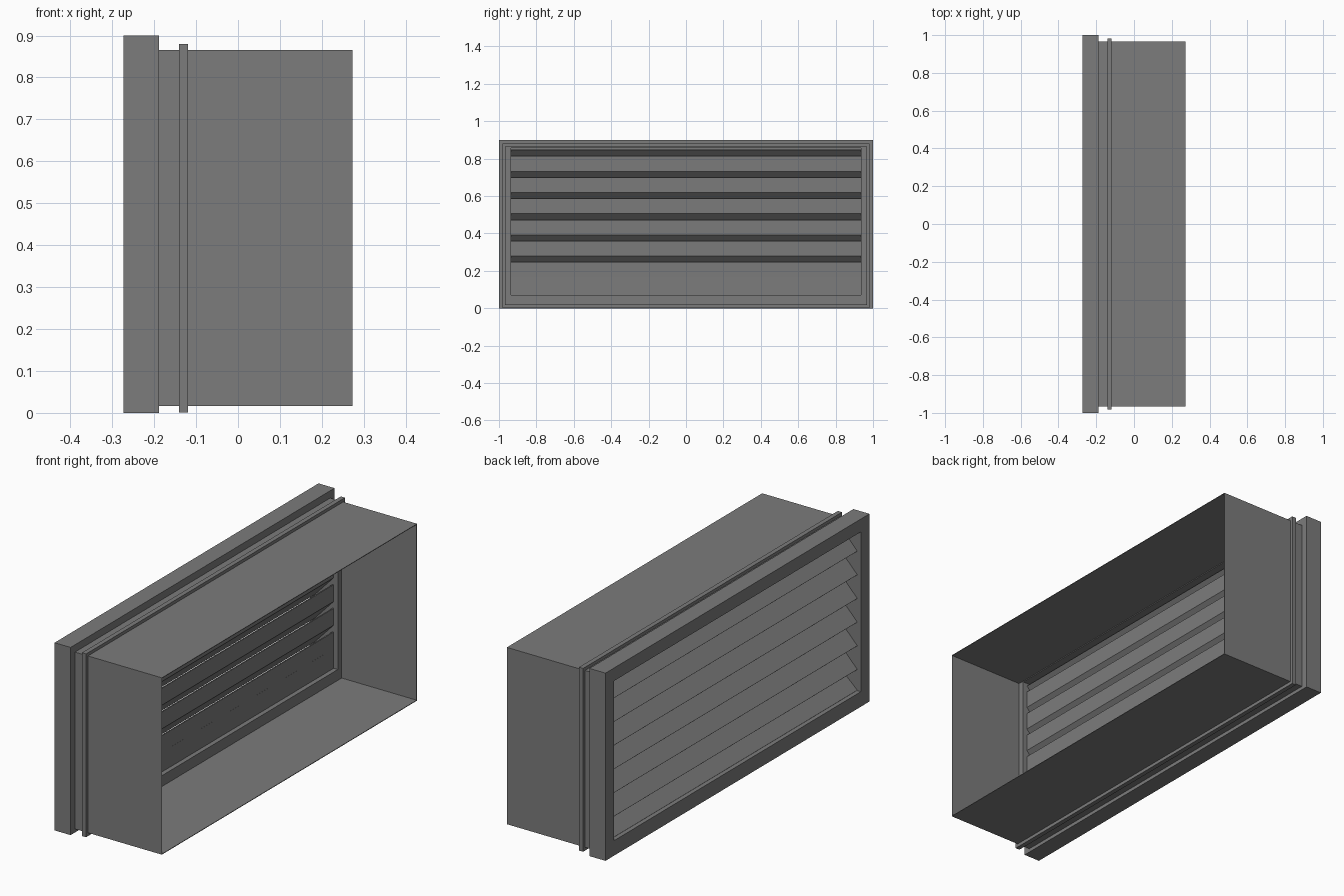
import bpy
import bmesh

old = bpy.data.objects.get("Cube")
if old:
    bpy.data.objects.remove(old, do_unlink=True)

# Single painted-metal colour
metal = bpy.data.materials.new("grey_metal")
metal.use_nodes = True
colour = (0.2, 0.2, 0.2, 1)
metal.diffuse_color = colour
metal.node_tree.nodes["Principled BSDF"].inputs["Base Color"].default_value = colour


def finish(name, bm):
    mesh = bpy.data.meshes.new(name)
    bmesh.ops.recalc_face_normals(bm, faces=bm.faces)
    bm.to_mesh(mesh)
    bm.free()
    mesh.materials.append(metal)
    obj = bpy.data.objects.new(name, mesh)
    bpy.context.collection.objects.link(obj)
    return obj


def rect_ring(name, x0, x1, outer, inner):
    """Rectangular tube along x; outer and inner are (half width, bottom, top)."""
    bm = bmesh.new()
    loops = []
    for x, (w, lo, hi) in ((x0, outer), (x1, outer), (x1, inner), (x0, inner)):
        corners = ((-w, lo), (w, lo), (w, hi), (-w, hi))
        loops.append([bm.verts.new((x, y, z)) for y, z in corners])
    for k in range(4):
        a, b = loops[k], loops[(k + 1) % 4]
        for i in range(4):
            j = (i + 1) % 4
            bm.faces.new((a[i], a[j], b[j], b[i]))
    return finish(name, bm)


def folded_sheet(name, profile, half_width, thickness=0.006):
    """Sheet metal strip along y, folded to an (x, z) profile."""
    bm = bmesh.new()
    left = [bm.verts.new((x, -half_width, z)) for x, z in profile]
    right = [bm.verts.new((x, half_width, z)) for x, z in profile]
    for i in range(len(profile) - 1):
        bm.faces.new((left[i], left[i + 1], right[i + 1], right[i]))
    obj = finish(name, bm)
    solid = obj.modifiers.new("thickness", 'SOLIDIFY')
    solid.thickness = thickness
    solid.offset = 0
    return obj


# Outer face frame, inner lining, wall sleeve and seal rib
opening = (0.935, 0.072, 0.838)
sleeve_outer = (0.967, 0.017, 0.865)
sleeve_inner = (0.964, 0.020, 0.862)
rect_ring("face_frame", -0.273, -0.188, (1.0, 0.0, 0.9), opening)
rect_ring("inner_lining", -0.188, -0.125, sleeve_inner, (0.935, 0.072, 0.858))
rect_ring("wall_sleeve", -0.188, 0.273, sleeve_outer, sleeve_inner)
rect_ring("seal_rib", -0.141, -0.119, (0.981, 0.001, 0.88), sleeve_outer)

# Sloping louvre blades, each with an upright lip on the inner edge
pitch, lip, drop = 0.1135, 0.08, 0.108
tip_x, back_x = -0.252, -0.15
for n in range(7):
    fold = 0.166 + pitch * n
    profile = [(tip_x, max(fold - drop, 0.072)), (back_x, fold)]
    if n < 6:
        profile.append((back_x, fold + lip))
    folded_sheet(f"louvre_blade_{n + 1}", profile, 0.935)

# Panel closing the space under the lowest blade
folded_sheet("sill_panel", [(back_x, 0.07), (back_x, 0.166)], 0.935)
